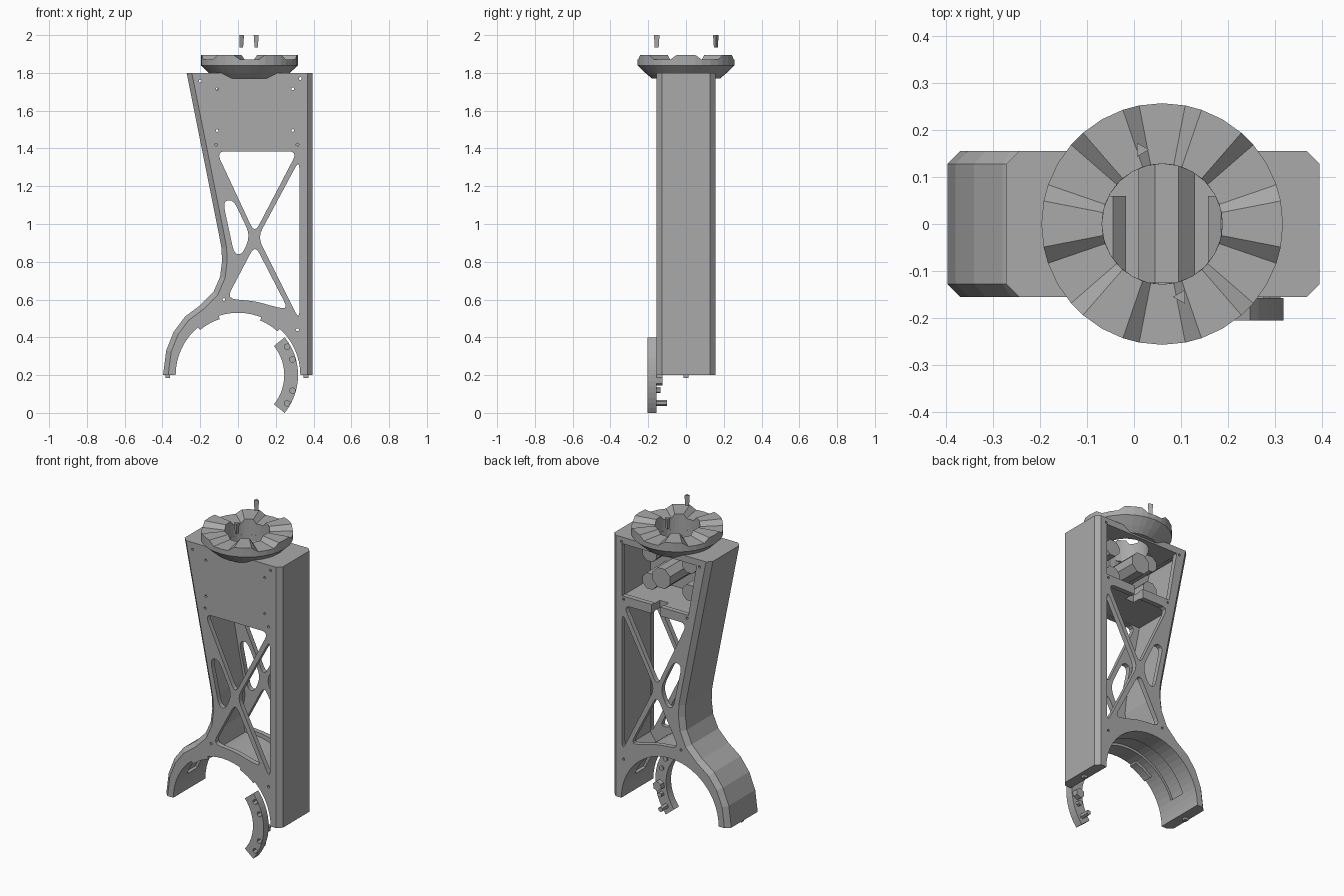
import bpy, bmesh, math
from mathutils import Vector, Matrix

cube = bpy.data.objects.get("Cube")
if cube:
    bpy.data.objects.remove(cube)

grey = bpy.data.materials.new("plain_grey")
grey.use_nodes = True
grey.diffuse_color = (0.4, 0.4, 0.4, 1)
grey.node_tree.nodes["Principled BSDF"].inputs["Base Color"].default_value = (0.4, 0.4, 0.4, 1)


def finish(name, bm):
    bmesh.ops.recalc_face_normals(bm, faces=bm.faces)
    mesh = bpy.data.meshes.new(name)
    bm.to_mesh(mesh)
    bm.free()
    mesh.materials.append(grey)
    ob = bpy.data.objects.new(name, mesh)
    bpy.context.collection.objects.link(ob)
    return ob


def prism(bm, pts, y0, y1):
    """Extrude an x-z outline along y."""
    face = bm.faces.new([bm.verts.new((x, y0, z)) for x, z in pts])
    new = bmesh.ops.extrude_face_region(bm, geom=[face])["geom"]
    moved = [v for v in new if isinstance(v, bmesh.types.BMVert)]
    bmesh.ops.translate(bm, verts=moved, vec=(0, y1 - y0, 0))


def arc(cx, cz, r, a0, a1, n):
    steps = [math.radians(a0 + (a1 - a0) * i / n) for i in range(n + 1)]
    return [(cx + r * math.cos(a), cz + r * math.sin(a)) for a in steps]


def ring_part(r0, r1, a0, a1, n):
    return arc(0, 0.2, r1, a0, a1, n) + arc(0, 0.2, r0, a1, a0, n)


def rounded(pts, r):
    out = []
    for i, p in enumerate(pts):
        p, a, b = (Vector(q) for q in (p, pts[i - 1], pts[(i + 1) % len(pts)]))
        s = p + (a - p).normalized() * min(r, (a - p).length * 0.45)
        e = p + (b - p).normalized() * min(r, (b - p).length * 0.45)
        for t in (0, 0.25, 0.5, 0.75, 1):
            out.append(tuple(s * (1 - t) ** 2 + p * 2 * t * (1 - t) + e * t * t))
    return out


def circle(x, z, r, n):
    return arc(x, z, r, 22.5, 22.5 + 360 * (n - 1) / n, n - 1)


def box(bm, lo, hi):
    prism(bm, [(lo[0], lo[2]), (hi[0], lo[2]), (hi[0], hi[2]), (lo[0], hi[2])], lo[1], hi[1])


def cut(ob, name, bm):
    tool = finish(name, bm)
    tool.hide_render = True
    mod = ob.modifiers.new(name, "BOOLEAN")
    mod.operation = "DIFFERENCE"
    mod.solver = "EXACT"
    mod.object = tool
    bpy.context.view_layer.objects.active = ob
    bpy.ops.object.modifier_apply(modifier=name)
    bpy.data.objects.remove(tool)


# Column body with an arched foot and chamfered long edges
side = [(-0.272, 1.8), (-0.10, 0.94), (-0.087, 0.87), (-0.085, 0.80), (-0.095, 0.72), (-0.13, 0.64),
        (-0.20, 0.57), (-0.28, 0.51), (-0.34, 0.43), (-0.38, 0.33), (-0.397, 0.2)]
bm = bmesh.new()
prism(bm, side + arc(0, 0.2, 0.33, 180, 0, 28) + [(0.395, 0.2), (0.395, 1.8)], -0.155, 0.155)
outer = {(round(x, 3), round(z, 3)) for x, z in side}


def is_rim(e):
    a, b = (v.co for v in e.verts)
    if abs(a.y - b.y) > 0.01:
        return False
    on_side = all((round(v.x, 3), round(v.z, 3)) in outer for v in (a, b))
    return on_side or (a.x > 0.39 and b.x > 0.39)


bmesh.ops.bevel(bm, geom=[e for e in bm.edges if is_rim(e)], offset=0.027,
                segments=1, affect="EDGES", clamp_overlap=False)
body = finish("column_body", bm)

# Hollow interior
bm = bmesh.new()
prism(bm, [(-0.215, 1.76), (-0.05, 0.9), (-0.04, 0.8), (-0.06, 0.67)]
      + arc(0, 0.2, 0.375, 96, 40, 10) + [(0.33, 0.5), (0.33, 1.76)], -0.125, 0.125)
cut(body, "cavity_cutter", bm)

# Truss windows and screw holes
windows = [[(-0.115, 1.385), (0.315, 1.385), (0.088, 0.95)],
           [(0.325, 1.34), (0.325, 0.49), (0.105, 0.93)],
           [(0.09, 0.89), (0.265, 0.55), (0.2, 0.56), (0.1, 0.59), (-0.06, 0.605)],
           [(-0.08, 1.12), (-0.025, 1.13), (0.065, 0.94), (0.025, 0.84), (-0.02, 0.84)]]
screws = [(-0.2, 1.757), (0.33, 1.77), (-0.115, 1.42), (0.315, 1.42), (-0.075, 0.6), (0.315, 0.44)]
bm = bmesh.new()
for w in windows:
    prism(bm, rounded(w, 0.05), -0.3, 0.3)
for x, z in screws:
    prism(bm, circle(x, z, 0.008, 6), -0.3, 0.3)
for x in (-0.11, 0.29):
    for z in (1.495, 1.715):
        prism(bm, circle(x, z, 0.008, 6), -0.3, -0.1)
cut(body, "window_cutter", bm)

# Rear bay opening, top opening and groove under the arch
bm = bmesh.new()
prism(bm, [(-0.18, 1.76), (-0.125, 1.44), (0.325, 1.44), (0.325, 1.76)], 0.1, 0.3)
cut(body, "bay_cutter", bm)
bm = bmesh.new()
bmesh.ops.create_cone(bm, cap_ends=True, segments=24, radius1=0.128, radius2=0.128, depth=0.2,
                      matrix=Matrix.Translation((0.06, 0, 1.8)))
cut(body, "top_cutter", bm)
bm = bmesh.new()
prism(bm, ring_part(0.3, 0.345, 20, 160, 24), -0.05, 0.05)
cut(body, "groove_cutter", bm)
bm = bmesh.new()
box(bm, (0.065, 0.075, 1.37), (0.125, 0.3, 1.5))
cut(body, "notch_cutter", bm)

# Shelf under the bay, notched at the back
bm = bmesh.new()
prism(bm, [(-0.15, 1.39), (0.335, 1.39), (0.335, 1.435), (-0.15, 1.435)], -0.13, 0.13)
shelf = finish("bay_shelf", bm)
bm = bmesh.new()
box(bm, (0.065, 0.075, 1.3), (0.125, 0.3, 1.5))
cut(shelf, "shelf_cutter", bm)

# Motors inside the bay
for i, (x, z, r, end) in enumerate([(0.07, 1.61, 0.065, 0.14), (-0.065, 1.525, 0.052, 0.06),
                                    (0.205, 1.525, 0.052, 0.06), (-0.065, 1.695, 0.052, 0.06),
                                    (0.205, 1.695, 0.052, 0.06)]):
    bm = bmesh.new()
    prism(bm, circle(x, z, r, 8), -0.13, end)
    finish("motor_%d" % (i + 1), bm)

# Toothed coupling ring on top
bm = bmesh.new()
rings = []
for k in range(12):
    top = 1.895 if k % 2 == 0 else 1.87
    for d in (-11, 0, 11):
        a = math.radians(30 * k + d)
        prof = [(0.128, top), (0.257, top), (0.257, 1.84), (0.215, 1.8), (0.18, 1.77), (0.128, 1.77)]
        rings.append([bm.verts.new((0.06 + r * math.cos(a), r * math.sin(a), z)) for r, z in prof])
for i, ring in enumerate(rings):
    prev = rings[i - 1]
    for j in range(len(ring)):
        bm.faces.new((prev[j - 1], prev[j], ring[j], ring[j - 1]))
finish("coupling_ring", bm)

# Loose locating pins above the ring
for name, x, y, s in (("rear_pin", 0.015, 0.158, 1), ("front_pin", 0.1, -0.155, -1)):
    bm = bmesh.new()
    bmesh.ops.create_cone(bm, cap_ends=True, segments=3, radius1=0.012, radius2=0.017, depth=0.065,
                          matrix=Matrix.Translation((x, y, 1.9675)) @ Matrix.Rotation(-s * math.pi / 2, 4, "Z"))
    finish(name, bm)

# Retaining lugs and ribs inside the arch
for name, a0, a1 in (("left_lug", 48, 68), ("right_lug", 108, 130)):
    bm = bmesh.new()
    prism(bm, ring_part(0.312, 0.34, a0, a1, 5), -0.15, -0.1)
    finish(name, bm)

# Small foot pegs
for name, x in (("left_peg", 0.36), ("right_peg", -0.373)):
    bm = bmesh.new()
    box(bm, (x - 0.012, -0.012, 0.185), (x + 0.012, 0.012, 0.22))
    finish(name, bm)

# Curved clamp hanging at the front left, with sockets and bolts
bm = bmesh.new()
prism(bm, ring_part(0.245, 0.318, -39, 39, 14), -0.205, -0.157)
clamp = finish("clamp_segment", bm)
bm = bmesh.new()
for a in (-30, -16, 16, 30):
    (x, z), _ = arc(0, 0.2, 0.3, a, a, 1)
    prism(bm, circle(x, z, 0.016, 6), -0.3, -0.17)
cut(clamp, "socket_cutter", bm)
for i, (a, end) in enumerate([(-31, -0.1), (-16, -0.135), (-5, -0.125), (16, -0.15), (30, -0.15)]):
    (x, z), _ = arc(0, 0.2, 0.285, a, a, 1)
    bm = bmesh.new()
    prism(bm, circle(x, z, 0.016 if i != 2 else 0.03, 6), -0.168, end)
    finish("clamp_bolt_%d" % (i + 1), bm)
